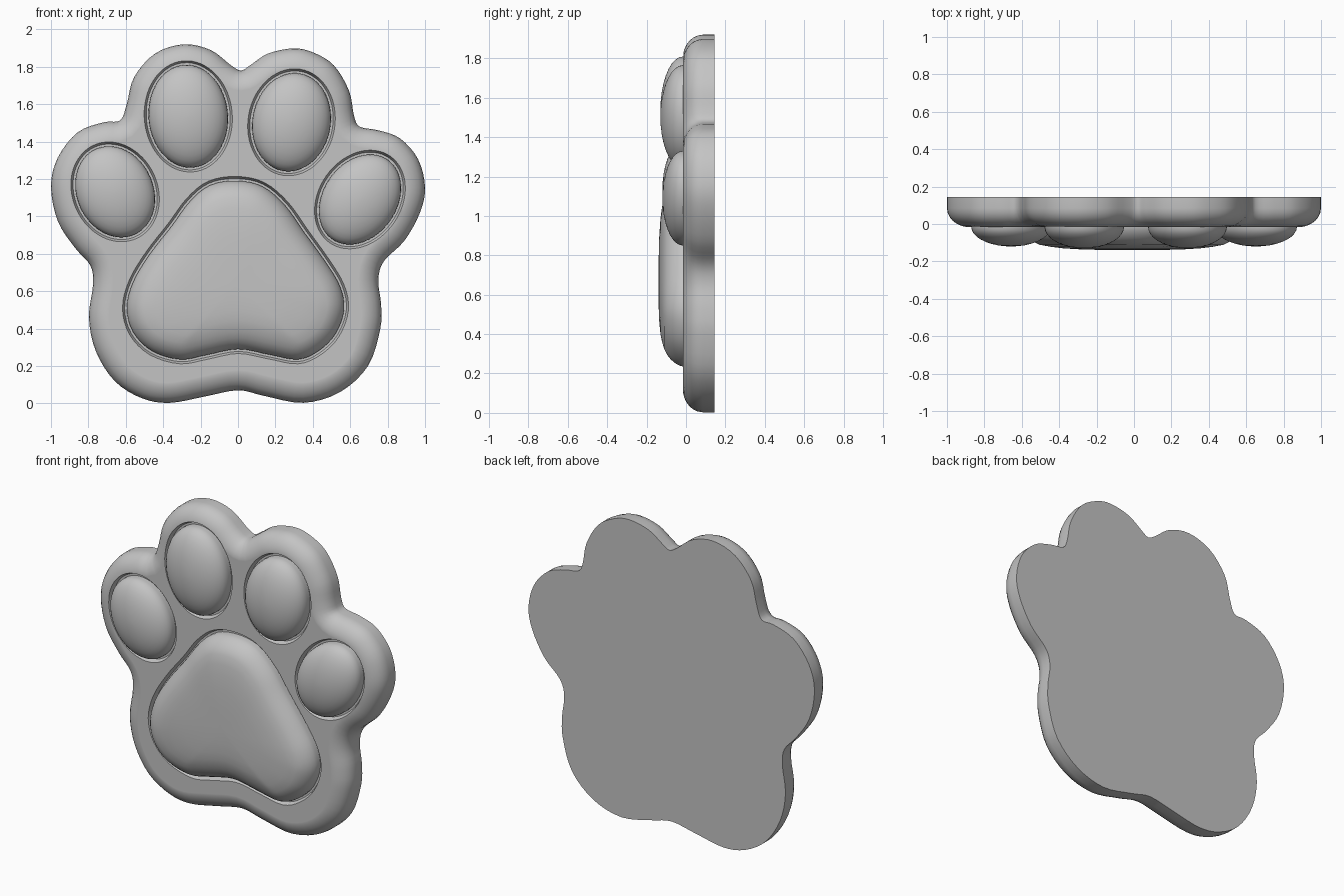
import bpy, bmesh, math
from mathutils import Vector

if "Cube" in bpy.data.objects:
    bpy.data.objects.remove(bpy.data.objects["Cube"])

FRONT, BACK = -0.015, 0.145   # y of the plate's two faces

grey = bpy.data.materials.new("plain grey")
grey.diffuse_color = (0.55, 0.55, 0.55, 1)
grey.use_nodes = True
grey.node_tree.nodes["Principled BSDF"].inputs["Base Color"].default_value = grey.diffuse_color


def smooth_loop(pts, steps):
    """Closed Catmull-Rom curve through (x, z) points, counter-clockwise."""
    p = [Vector(q) for q in pts]
    n = len(p)
    if sum(p[i].x * p[(i + 1) % n].y - p[(i + 1) % n].x * p[i].y for i in range(n)) < 0:
        p.reverse()
    out = []
    for i in range(n):
        a, b, c, d = p[i - 1], p[i], p[(i + 1) % n], p[(i + 2) % n]
        for k in range(steps):
            t = k / steps
            out.append(0.5 * (2 * b + (c - a) * t + (2 * a - 5 * b + 4 * c - d) * t * t
                              + (3 * b - a - 3 * c + d) * t ** 3))
    return out


def inset(loop, dist):
    """Move a loop inward (negative: outward)."""
    out = []
    for i, p in enumerate(loop):
        t = (loop[(i + 1) % len(loop)] - loop[i - 1]).normalized()
        out.append(p + Vector((-t.y, t.x)) * dist)
    return out


def scaled(loop, s):
    c = sum(loop, Vector((0, 0))) / len(loop)
    return [c + (p - c) * s for p in loop]


def loft(name, rings):
    """Skin a stack of (loop, y) rings and close both ends."""
    bm = bmesh.new()
    vs = [[bm.verts.new((p.x, y, p.y)) for p in loop] for loop, y in rings]
    n = len(vs[0])
    for r0, r1 in zip(vs, vs[1:]):
        for i in range(n):
            j = (i + 1) % n
            bm.faces.new((r0[i], r0[j], r1[j], r1[i]))
    bm.faces.new(vs[0])
    bm.faces.new(vs[-1])
    bmesh.ops.recalc_face_normals(bm, faces=bm.faces)
    me = bpy.data.meshes.new(name)
    bm.to_mesh(me)
    bm.free()
    me.materials.append(grey)
    ob = bpy.data.objects.new(name, me)
    bpy.context.collection.objects.link(ob)
    return ob


def select(ob):
    bpy.ops.object.select_all(action='DESELECT')
    ob.select_set(True)
    bpy.context.view_layer.objects.active = ob


def ellipse(cx, cz, rx, rz, tilt, n=64):
    c, s = math.cos(math.radians(tilt)), math.sin(math.radians(tilt))
    pts = []
    for i in range(n):
        a = 2 * math.pi * i / n
        u, v = rx * math.cos(a), rz * math.sin(a)
        pts.append(Vector((cx + u * c - v * s, cz + u * s + v * c)))
    return pts


# Outer paw outline, from the bottom notch round by the right
outline = smooth_loop([
    (0, .07), (.14, .04), (.35, .003), (.545, .06), (.695, .2), (.76, .395), (.765, .53),
    (.75, .66), (.78, .76), (.89, .87), (.973, 1.02), (1, 1.155), (.963, 1.305),
    (.866, 1.417), (.75, 1.46), (.65, 1.48), (.62, 1.54), (.594, 1.67), (.513, 1.807),
    (.4, 1.877), (.294, 1.898), (.16, 1.87), (.064, 1.807), (.016, 1.78), (-.037, 1.807),
    (-.144, 1.888), (-.289, 1.92), (-.444, 1.87), (-.556, 1.743), (-.594, 1.604),
    (-.63, 1.513), (-.717, 1.503), (-.856, 1.45), (-.963, 1.315), (-1, 1.16),
    (-.963, .973), (-.87, .83), (-.79, .738), (-.775, .636), (-.797, .46), (-.76, .278),
    (-.658, .118), (-.513, .027), (-.364, .003), (-.176, .037)], 4)

# Plate: flat back, straight side, rounded front rim
plate = loft("paw_plate", [(inset(outline, d), y) for d, y in (
    (0, BACK), (0, .085), (.004, .06), (.015, .036), (.032, .016), (.055, 0),
    (.078, -.01), (.1, FRONT), (.108, FRONT))])

# Large central pad
palm = smooth_loop([
    (-.01, 1.19), (.13, 1.16), (.25, 1.06), (.35, .92), (.465, .76), (.545, .626),
    (.567, .5), (.52, .37), (.43, .28), (.32, .235), (.17, .26), (0, .29), (-.176, .257),
    (-.31, .235), (-.46, .28), (-.56, .38), (-.594, .51), (-.56, .65), (-.47, .8),
    (-.353, .95), (-.257, 1.08), (-.15, 1.166)], 4)
rings = [(inset(palm, d), y) for d, y in (
    (0, .03), (0, FRONT), (.006, -.035), (.018, -.056), (.036, -.077), (.06, -.096),
    (.09, -.111))]
core = rings[-1][0]
rings += [(scaled(core, s), y) for s, y in (
    (.88, -.122), (.75, -.13), (.55, -.136), (.3, -.139), (.05, -.14))]
pads = [loft("palm_pad", rings)]
loops = [palm]

# Four domed toe pads: centre, radii, tilt, dome height
for name, spec, h in (
        ("inner_left_toe", (-.266, 1.535, .212, .275, 5), .115),
        ("inner_right_toe", (.286, 1.503, .209, .264, -10), .115),
        ("outer_left_toe", (-.657, 1.131, .204, .251, 25), .105),
        ("outer_right_toe", (.652, 1.09, .197, .259, -35), .105)):
    loop = ellipse(*spec)
    angles = [math.radians(a) for a in (0, 10, 20, 30, 40, 50, 60, 70, 80, 88)]
    pads.append(loft(name, [(loop, .03)] + [
        (scaled(loop, math.cos(a)), FRONT - h * math.sin(a)) for a in angles]))
    loops.append(loop)

# Shallow flared groove in the plate round each pad
for loop in loops:
    cutter = loft("groove_cutter", [(inset(loop, -.032), -.035), (inset(loop, -.012), .012)])
    mod = plate.modifiers.new("groove", 'BOOLEAN')
    mod.operation = 'DIFFERENCE'
    mod.solver = 'EXACT'
    mod.object = cutter
    select(plate)
    bpy.ops.object.modifier_apply(modifier=mod.name)
    bpy.data.objects.remove(cutter, do_unlink=True)

for ob in pads + [plate]:
    select(ob)
    bpy.ops.object.shade_smooth_by_angle(angle=math.radians(35))
